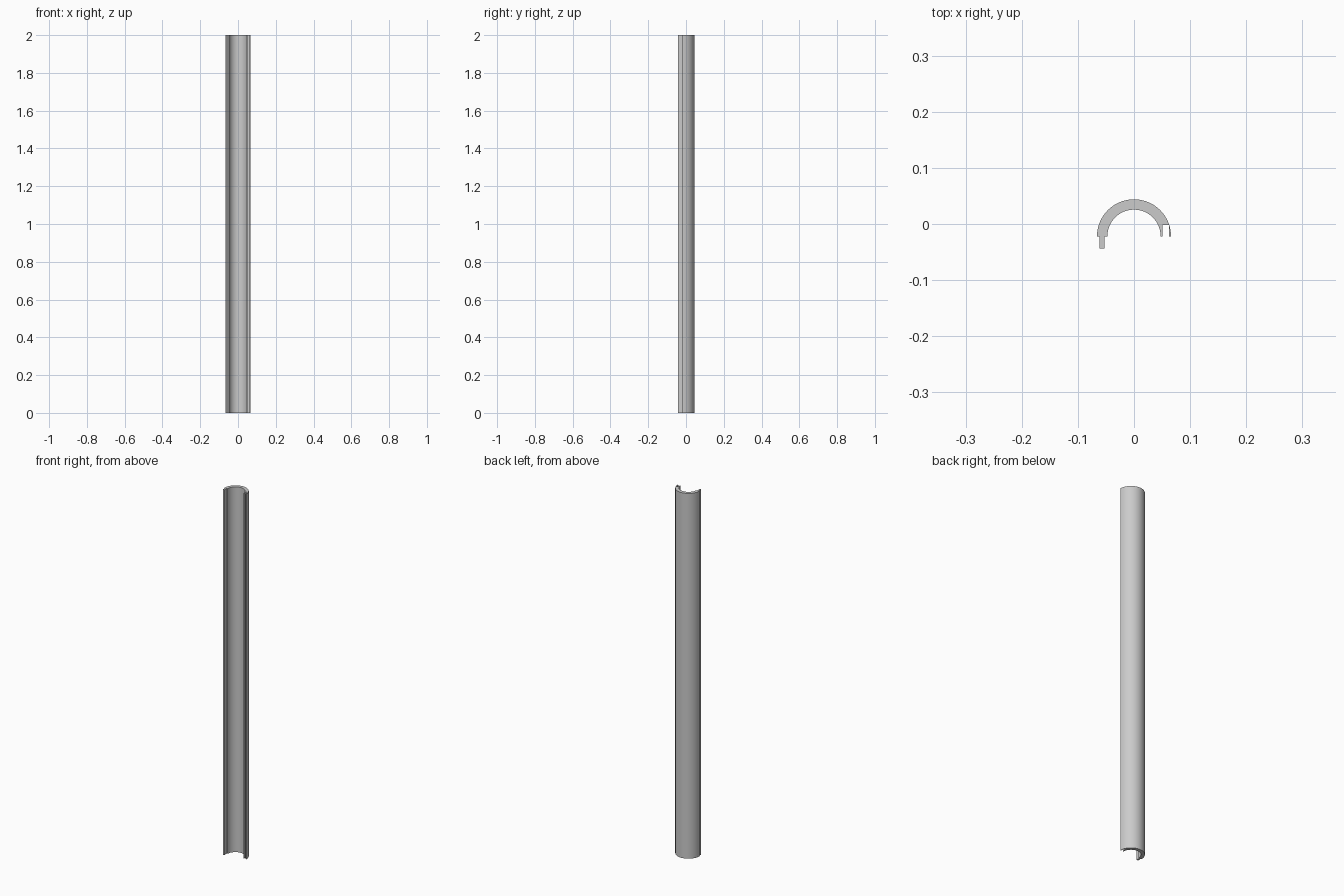
import bpy
import bmesh
from math import cos, sin, pi

cube = bpy.data.objects.get("Cube")
if cube:
    bpy.data.objects.remove(cube, do_unlink=True)

HEIGHT = 2.0
OUTER, INNER = 0.066, 0.0475
BASE_Y = -0.022          # centre line of the half ring
TIP_Y = -0.0435          # end of the tongue
GROOVE_Y = -0.002        # floor of the groove
STEPS = 48

# Plain grey material
grey = bpy.data.materials.new("plain grey")
grey.use_nodes = True
colour = (0.6, 0.6, 0.6, 1.0)
grey.diffuse_color = colour
grey.node_tree.nodes["Principled BSDF"].inputs["Base Color"].default_value = colour


def arc(radius):
    """Half circle from right (+x) over the back to left (-x)."""
    return [(radius * cos(pi * i / STEPS), BASE_Y + radius * sin(pi * i / STEPS))
            for i in range(STEPS + 1)]


# Half ring section with a tongue on one lip and a groove in the other
tongue = [(-0.0615, BASE_Y), (-0.0615, TIP_Y), (-0.0525, TIP_Y), (-0.0525, BASE_Y)]
groove = [(0.051, BASE_Y), (0.051, GROOVE_Y), (0.0622, GROOVE_Y), (0.0622, BASE_Y)]
profile = arc(OUTER) + tongue + arc(INNER)[::-1] + groove

# Extrude the section to full height
bm = bmesh.new()
section = bm.faces.new([bm.verts.new((x, y, 0)) for x, y in profile])
result = bmesh.ops.extrude_face_region(bm, geom=[section], use_keep_orig=True)
top = [g for g in result["geom"] if isinstance(g, bmesh.types.BMVert)]
bmesh.ops.translate(bm, verts=top, vec=(0, 0, HEIGHT))
bmesh.ops.recalc_face_normals(bm, faces=bm.faces)

mesh = bpy.data.meshes.new("half_pipe_shell")
bm.to_mesh(mesh)
bm.free()
mesh.materials.append(grey)
shell = bpy.data.objects.new("half_pipe_shell", mesh)
bpy.context.collection.objects.link(shell)

# Smooth curved walls, crisp lips and ends
bpy.ops.object.select_all(action="DESELECT")
shell.select_set(True)
bpy.context.view_layer.objects.active = shell
bpy.ops.object.shade_smooth_by_angle(angle=pi / 6)
